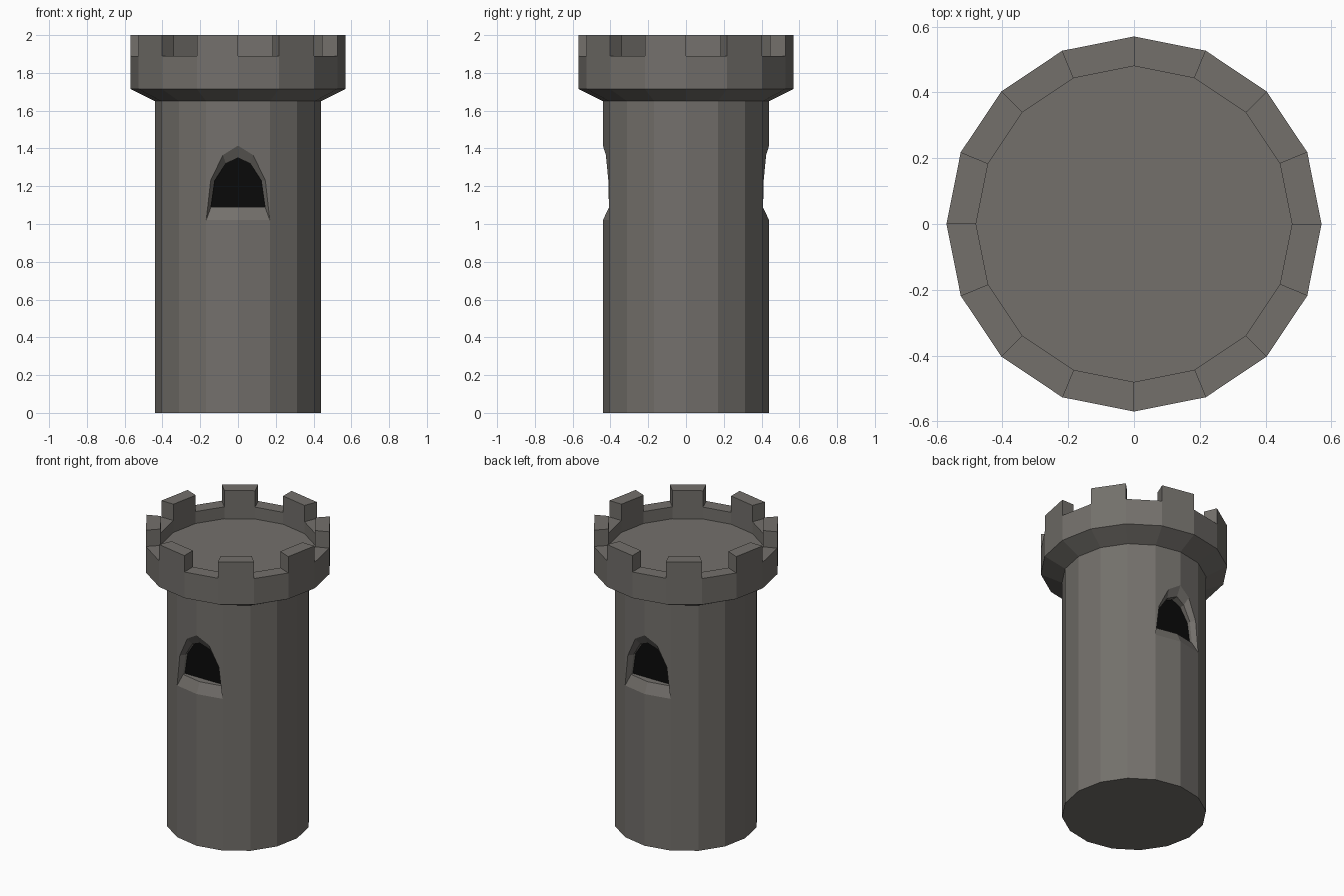
import bpy, bmesh, math
from mathutils import Vector

if "Cube" in bpy.data.objects:
    bpy.data.objects.remove(bpy.data.objects["Cube"])

N = 16
R = 0.44                      # shaft radius
STEP = 2 * math.pi / N


def material(name, rgb):
    m = bpy.data.materials.new(name)
    m.diffuse_color = (*rgb, 1)
    m.use_nodes = True
    m.node_tree.nodes["Principled BSDF"].inputs["Base Color"].default_value = m.diffuse_color
    return m


stone = material("grey stone", (0.172, 0.162, 0.148))
black = material("window black", (0.003, 0.003, 0.003))


def pt(i, r, z):
    a = (i % N) * STEP
    return Vector((r * math.cos(a), r * math.sin(a), z))


def finish(bm, name, mats):
    bmesh.ops.remove_doubles(bm, verts=bm.verts, dist=1e-5)
    bmesh.ops.recalc_face_normals(bm, faces=bm.faces)
    me = bpy.data.meshes.new(name)
    bm.to_mesh(me)
    bm.free()
    for m in mats:
        me.materials.append(m)
    ob = bpy.data.objects.new(name, me)
    bpy.context.collection.objects.link(ob)
    return ob


def face(bm, pts, mat=0):
    f = bm.faces.new([bm.verts.new(p) for p in pts])
    f.material_index = mat
    return f


# Shaft with two arched window recesses, front and back
Z1, SILL = 1.65, 1.02
EX, EY = R * math.sin(STEP), R * math.cos(STEP)


def wall_y(x):
    return -(R - abs(x) * (R - EY) / EX)


def arch(half, y_of):
    """Closed loop: sill centre, right side, top, left side."""
    pts = half + [(-x, z) for x, z in reversed(half[1:-1])]
    return [Vector((x, y_of(x), z)) for x, z in pts]


outer_half = [(0, SILL), (EX, SILL), (0.145, 1.23), (0.08, 1.365), (0, 1.415)]
inner_half = [(0, 1.09), (0.143, 1.09), (0.123, 1.23), (0.065, 1.32), (0, 1.35)]
outer = arch(outer_half, wall_y)
middle = arch(inner_half, lambda x: wall_y(x) + 0.033)
inner = arch(inner_half, lambda x: -0.36)

bm = bmesh.new()
window_panels = (3, 4, 11, 12)
for i in range(N):
    top = SILL if i in window_panels else Z1
    face(bm, [pt(i, R, 0), pt(i + 1, R, 0), pt(i + 1, R, top), pt(i, R, top)])
for turn in (1, -1):
    def rot(p):
        return Vector((turn * p.x, turn * p.y, p.z))
    for s in (1, -1):         # wall beside and above the arch
        half = [Vector((s * x, wall_y(x), z)) for x, z in outer_half[1:]]
        half += [Vector((0, -R, Z1)), Vector((s * EX, -EY, Z1))]
        face(bm, [rot(p) for p in half])
    for a, b in ((outer, middle), (middle, inner)):
        for k in range(len(a)):
            j = (k + 1) % len(a)
            face(bm, [rot(p) for p in (a[k], a[j], b[j], b[k])])
    face(bm, [rot(p) for p in inner], 1)
face(bm, [pt(i, R, 0) for i in range(N)])
face(bm, [pt(i, R, Z1) for i in range(N)])
finish(bm, "tower_shaft", [stone, black])

# Flared crown with battlements on every second segment
RO, RI = 0.57, 0.48
Z_FLARE, Z_FLOOR, Z_RIM, Z_TOP = 1.715, 1.81, 1.89, 2.0
bm = bmesh.new()
for i in range(N):
    for (r0, z0), (r1, z1) in (((R, Z1), (RO, Z_FLARE)),
                               ((RO, Z_FLARE), (RO, Z_RIM)),
                               ((RI, Z_RIM), (RI, Z_FLOOR))):
        face(bm, [pt(i, r0, z0), pt(i + 1, r0, z0),
                  pt(i + 1, r1, z1), pt(i, r1, z1)])
    h = Z_RIM
    if i % 2:
        h = Z_TOP
        for r in (RO, RI):
            face(bm, [pt(i, r, Z_RIM), pt(i + 1, r, Z_RIM),
                      pt(i + 1, r, h), pt(i, r, h)])
        for k in (i, i + 1):
            face(bm, [pt(k, RI, Z_RIM), pt(k, RO, Z_RIM),
                      pt(k, RO, h), pt(k, RI, h)])
    face(bm, [pt(i, RI, h), pt(i, RO, h), pt(i + 1, RO, h), pt(i + 1, RI, h)])
face(bm, [pt(i, RI, Z_FLOOR) for i in range(N)])
face(bm, [pt(i, R, Z1) for i in range(N)])
finish(bm, "battlement_crown", [stone])
